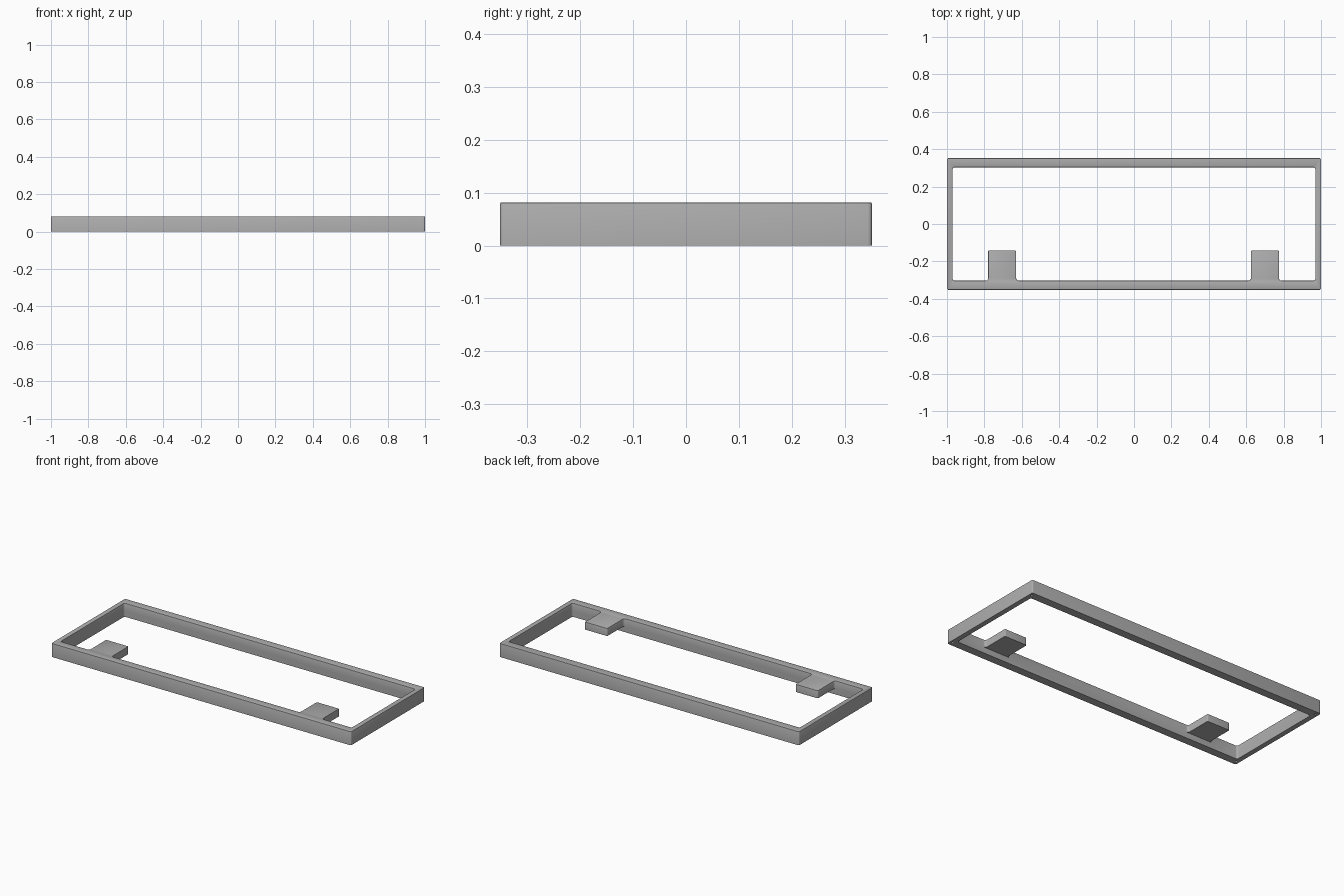
import bpy, bmesh, math
from mathutils import Vector

if "Cube" in bpy.data.objects:
    bpy.data.objects.remove(bpy.data.objects["Cube"], do_unlink=True)

HEIGHT, TAB_BOTTOM = 0.082, 0.036
OUTER_X, OUTER_Y = 1.0, 0.352
INNER_X, INNER_Y = 0.97, 0.303
TAB_END, TAB_WIDTH = -0.142, 0.15
TAB_STARTS = (-0.78, 0.625)

grey = bpy.data.materials.new("plain grey")
grey.use_nodes = True
colour = (0.42, 0.42, 0.42, 1)
grey.diffuse_color = colour
grey.node_tree.nodes["Principled BSDF"].inputs["Base Color"].default_value = colour


def rounded(points, steps=4):
    """Round each (x, y, radius) corner of an outline of right angles."""
    result = []
    count = len(points)
    for i, (x, y, radius) in enumerate(points):
        corner = Vector((x, y))
        to_prev = (Vector(points[i - 1][:2]) - corner).normalized() * radius
        to_next = (Vector(points[(i + 1) % count][:2]) - corner).normalized() * radius
        centre = corner + to_prev + to_next
        for s in range(steps + 1):
            a = math.pi / 2 * s / steps
            result.append(centre - to_next * math.cos(a) - to_prev * math.sin(a))
    return result


def prism(name, outline, bottom, top):
    bm = bmesh.new()
    base = bm.faces.new([bm.verts.new((p.x, p.y, bottom)) for p in outline])
    moved = bmesh.ops.extrude_face_region(bm, geom=[base])["geom"]
    for v in moved:
        if isinstance(v, bmesh.types.BMVert):
            v.co.z = top
    bmesh.ops.recalc_face_normals(bm, faces=bm.faces)
    mesh = bpy.data.meshes.new(name)
    bm.to_mesh(mesh)
    bm.free()
    obj = bpy.data.objects.new(name, mesh)
    bpy.context.collection.objects.link(obj)
    return obj


def rectangle(x, y, radius):
    return rounded([(-x, -y, radius), (x, -y, radius), (x, y, radius), (-x, y, radius)])


def cut(target, cutter):
    """Subtract the cutter from the target, then discard it."""
    cutter.hide_render = True
    mod = target.modifiers.new("cut", 'BOOLEAN')
    mod.operation, mod.solver, mod.object = 'DIFFERENCE', 'EXACT', cutter
    bpy.context.view_layer.objects.active = target
    bpy.ops.object.modifier_apply(modifier=mod.name)
    bpy.data.objects.remove(cutter, do_unlink=True)


# Outer block
frame = prism("frame_with_tabs", rectangle(OUTER_X, OUTER_Y, 0.008), 0, HEIGHT)

# Opening whose front edge steps around the two tabs
notched = [(-INNER_X, -INNER_Y, 0.01)]
for start in TAB_STARTS:
    end = start + TAB_WIDTH
    notched += [(start, -INNER_Y, 0.014), (start, TAB_END, 0.006),
                (end, TAB_END, 0.006), (end, -INNER_Y, 0.014)]
notched += [(INNER_X, -INNER_Y, 0.01), (INNER_X, INNER_Y, 0.01), (-INNER_X, INNER_Y, 0.01)]
cut(frame, prism("opening_cutter", rounded(notched), -0.1, 0.2))

# Clear the space beneath the tabs
cut(frame, prism("undercut_cutter", rectangle(INNER_X, INNER_Y, 0.01), -0.1, TAB_BOTTOM))

# Blind holes in the underside corners
for sx in (-1, 1):
    for sy in (-1, 1):
        cx, cy = sx * (OUTER_X - 0.017), sy * (OUTER_Y - 0.025)
        circle = [Vector((cx + 0.007 * math.cos(a * math.pi / 8),
                          cy + 0.007 * math.sin(a * math.pi / 8))) for a in range(16)]
        cut(frame, prism("hole_cutter", circle, -0.1, 0.05))

# Soften the top rim
bm = bmesh.new()
bm.from_mesh(frame.data)
bmesh.ops.remove_doubles(bm, verts=bm.verts, dist=0.0001)
rim = [e for e in bm.edges
       if all(abs(v.co.z - HEIGHT) < 0.0005 for v in e.verts)
       and len(e.link_faces) == 2 and e.calc_face_angle() > 1]
bmesh.ops.bevel(bm, geom=rim, offset=0.003, segments=2, profile=0.5, affect='EDGES')
bm.to_mesh(frame.data)
bm.free()

frame.data.materials.clear()
frame.data.materials.append(grey)
bpy.ops.object.select_all(action='DESELECT')
frame.select_set(True)
bpy.context.view_layer.objects.active = frame
bpy.ops.object.shade_smooth_by_angle(angle=math.radians(30))
